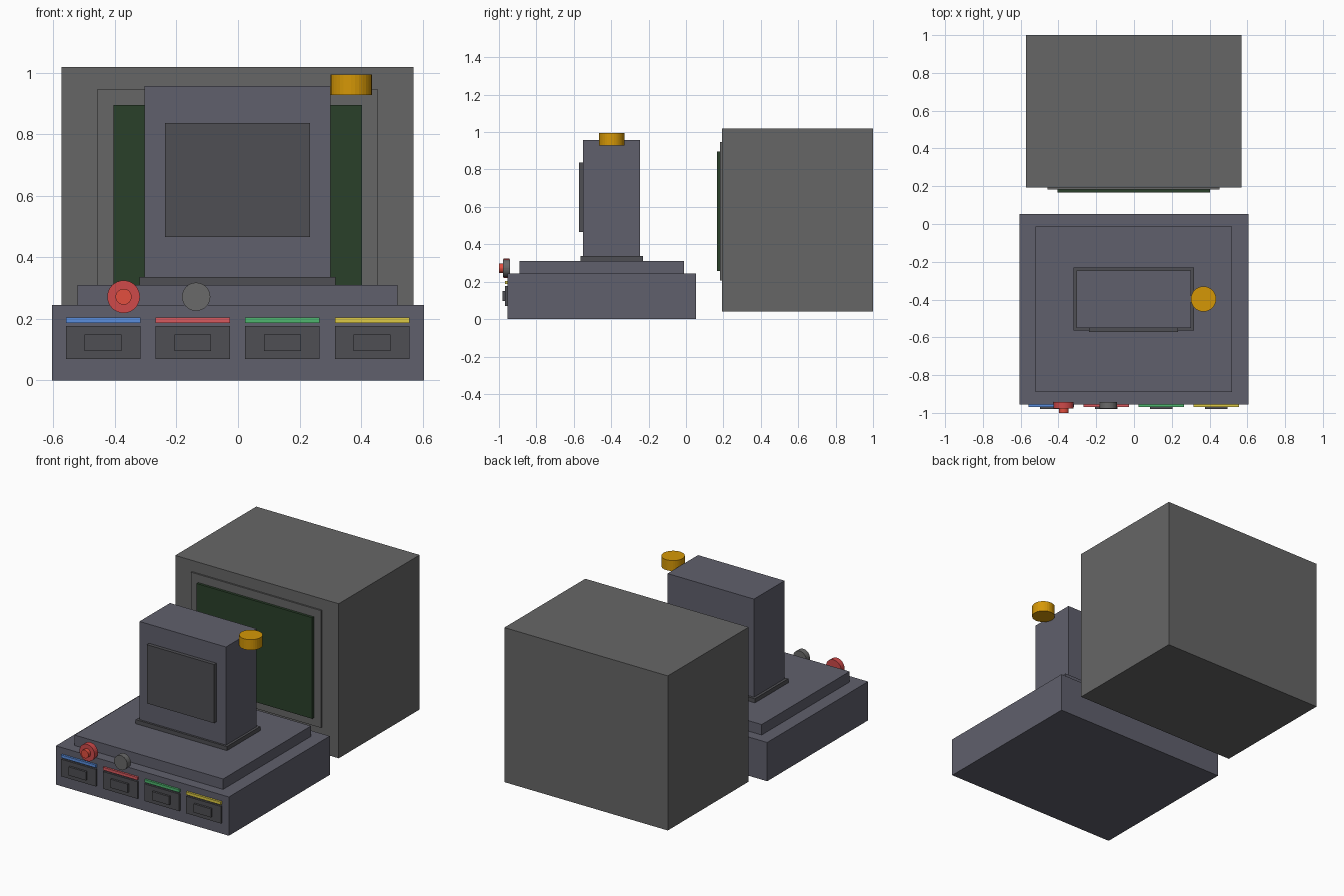
import bpy
import math

if "Cube" in bpy.data.objects:
    bpy.data.objects.remove(bpy.data.objects["Cube"])


def srgb(r, g, b):
    return tuple((c / 255) ** 2.2 for c in (r, g, b)) + (1.0,)


def material(name, *rgb):
    m = bpy.data.materials.new(name)
    m.diffuse_color = srgb(*rgb)
    m.use_nodes = True
    m.node_tree.nodes["Principled BSDF"].inputs["Base Color"].default_value = m.diffuse_color
    return m


CASE = material("slate_grey", 96, 96, 108)
HOUSING = material("warm_grey", 102, 102, 102)
DARK = material("dark_grey", 80, 80, 84)
SCREEN = material("screen_green", 46, 66, 46)
AMBER = material("amber", 212, 150, 15)
RED = material("button_red", 205, 75, 75)
BRIGHT_RED = material("bright_red", 225, 80, 65)
KNOB = material("knob_grey", 105, 105, 105)
STRIPS = [("blue", 90, 140, 220), ("red", 215, 90, 95),
          ("green", 80, 180, 110), ("yellow", 220, 200, 70)]


def box(name, x, y, z, mat):
    """Box from (min, max) extents on each axis."""
    bpy.ops.mesh.primitive_cube_add(size=1, location=[sum(a) / 2 for a in (x, y, z)])
    ob = bpy.context.object
    ob.name = name
    ob.scale = [a[1] - a[0] for a in (x, y, z)]
    bpy.ops.object.transform_apply(location=False, rotation=False, scale=True)
    ob.data.materials.append(mat)
    return ob


def disc(name, loc, r, depth, mat, facing_front=True):
    rot = (math.pi / 2, 0, 0) if facing_front else (0, 0, 0)
    bpy.ops.mesh.primitive_cylinder_add(vertices=32, radius=r, depth=depth,
                                        location=loc, rotation=rot)
    ob = bpy.context.object
    ob.name = name
    ob.data.materials.append(mat)
    return ob


# Stepped base and upright tower
box("base", (-0.605, 0.605), (-0.955, 0.053), (0, 0.245), CASE)
box("base_step", (-0.521, 0.519), (-0.89, -0.012), (0.245, 0.311), CASE)
box("tower_collar", (-0.321, 0.317), (-0.563, -0.23), (0.311, 0.337), DARK)
box("tower", (-0.304, 0.301), (-0.55, -0.245), (0.337, 0.957), CASE)
box("tower_panel", (-0.237, 0.234), (-0.573, -0.55), (0.466, 0.837), DARK)

# Beacon at the tower's top corner
disc("beacon", (0.368, -0.397, 0.961), 0.067, 0.066, AMBER, False)

# Screen unit standing behind
box("screen_housing", (-0.573, 0.57), (0.192, 1.0), (0.042, 1.019), HOUSING)
box("screen_bezel", (-0.457, 0.453), (0.182, 0.192), (0.207, 0.948), HOUSING)
box("screen", (-0.405, 0.403), (0.166, 0.182), (0.257, 0.896), SCREEN)

# Drawers with handles and coloured label strips
for i, (colour, *rgb) in enumerate(STRIPS):
    cx = -0.4385 + i * 0.2915
    box(f"drawer_{colour}", (cx - 0.121, cx + 0.121), (-0.967, -0.955), (0.069, 0.177), DARK)
    box(f"drawer_handle_{colour}", (cx - 0.06, cx + 0.06), (-0.98, -0.967), (0.096, 0.15), DARK)
    box(f"drawer_strip_{colour}", (cx - 0.121, cx + 0.121), (-0.968, -0.955), (0.187, 0.205),
        material(f"strip_{colour}", *rgb))

# Front button and knob
disc("red_button_ring", (-0.372, -0.96, 0.272), 0.053, 0.034, RED)
disc("red_button", (-0.372, -0.987, 0.272), 0.026, 0.026, BRIGHT_RED)
disc("grey_knob", (-0.136, -0.96, 0.272), 0.046, 0.036, KNOB)
